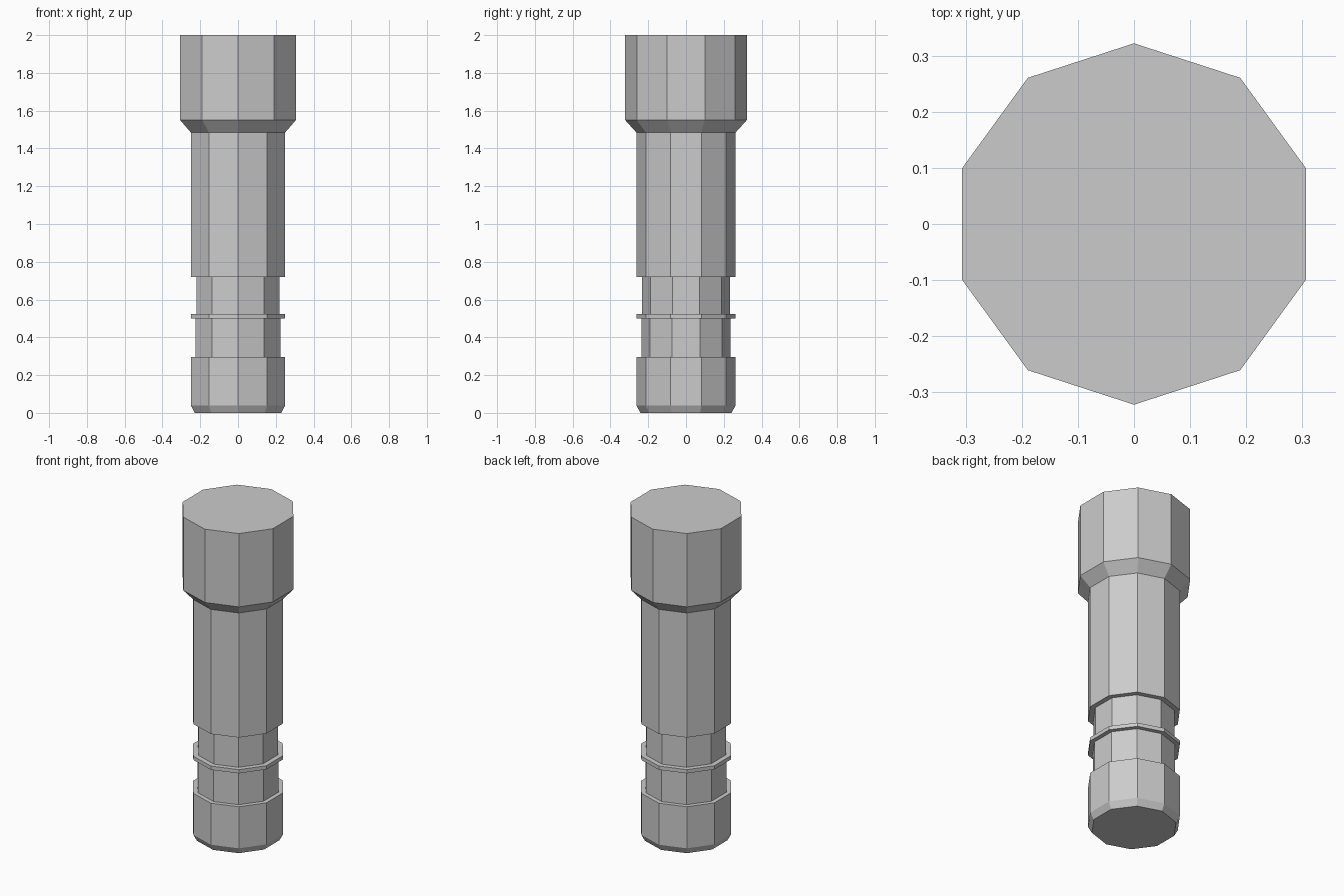
import bpy, bmesh
from math import cos, sin, pi

if "Cube" in bpy.data.objects:
    bpy.data.objects.remove(bpy.data.objects["Cube"])

SIDES = 10


def lathe(name, profile):
    """Revolve (radius, z) points into a closed, faceted solid with a corner facing front and back."""
    bm = bmesh.new()
    rings = []
    for r, z in profile:
        angles = [pi / 2 + 2 * pi * i / SIDES for i in range(SIDES)]
        rings.append([bm.verts.new((r * cos(a), r * sin(a), z)) for a in angles])
    for low, high in zip(rings, rings[1:]):
        for i in range(SIDES):
            j = (i + 1) % SIDES
            bm.faces.new((low[i], low[j], high[j], high[i]))
    bm.faces.new(rings[0][::-1])
    bm.faces.new(rings[-1])
    mesh = bpy.data.meshes.new(name)
    bm.to_mesh(mesh)
    bm.free()
    obj = bpy.data.objects.new(name, mesh)
    bpy.context.collection.objects.link(obj)
    return obj


BODY, NECK_LOW, NECK_HIGH, HEAD = 0.263, 0.236, 0.232, 0.322

lathe("handle", [
    (0.241, 0), (BODY, 0.04), (BODY, 0.295),          # chamfered end cap
    (NECK_LOW, 0.295), (NECK_LOW, 0.50),              # lower groove
    (BODY, 0.50), (BODY, 0.523),                      # thin ring
    (NECK_HIGH, 0.523), (NECK_HIGH, 0.72),            # upper groove
    (BODY, 0.72), (BODY, 1.485),                      # grip
    (HEAD, 1.55), (HEAD, 2.0),                        # flared head
])
